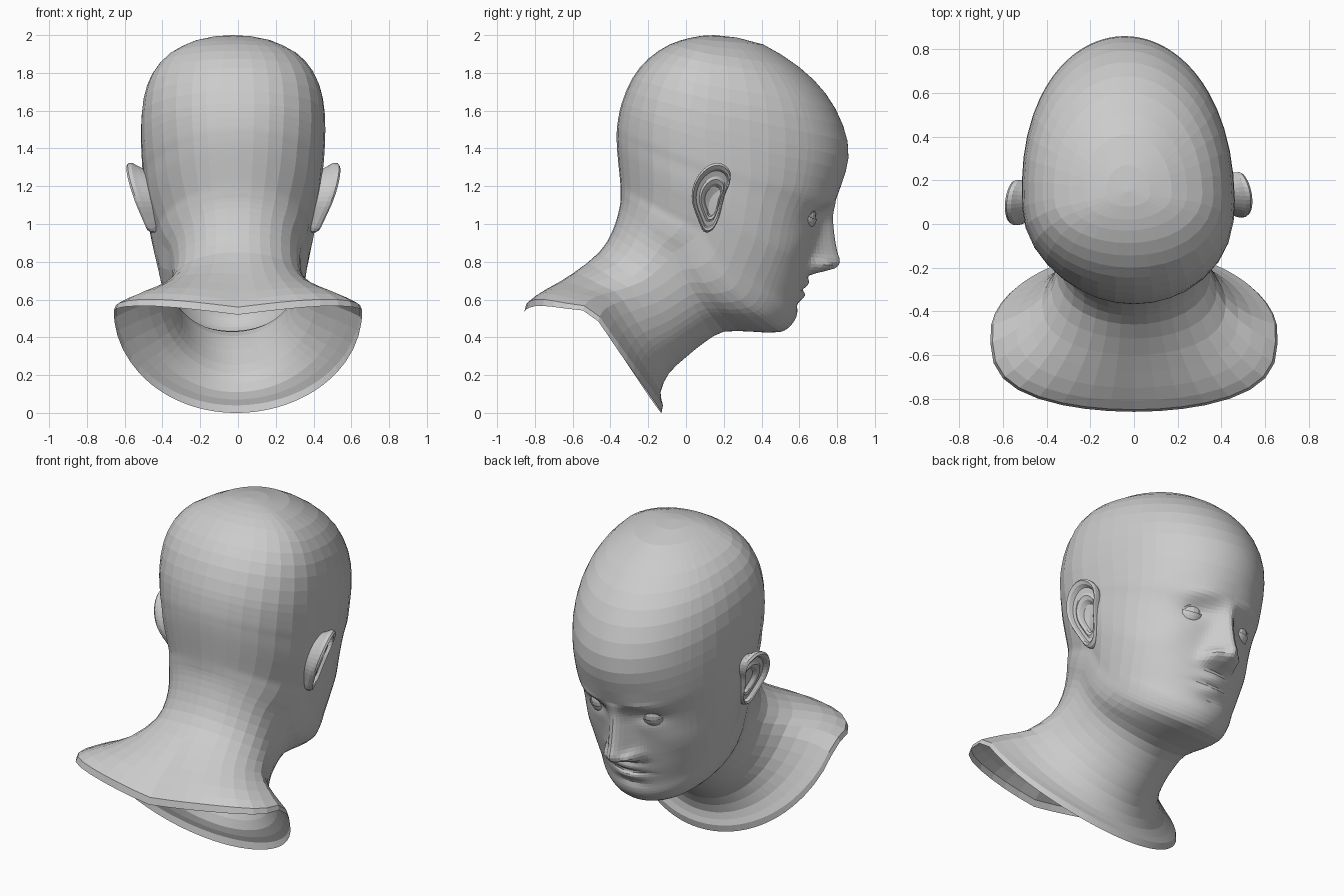
import bpy, bmesh
from math import sin, cos, radians, exp

# ---------- helpers ----------
def spline(a, b, c, d, t):
    return [0.5 * (2*q + (r-p)*t + (2*p-5*q+4*r-s)*t*t + (3*q-p-3*r+s)*t**3)
            for p, q, r, s in zip(a, b, c, d)]

def warp(p):
    # slight turn and shift of the head relative to the shoulders
    x, y, z = p
    t = min(1, max(0, (y + 0.35) / 0.4))
    t = t * t * (3 - 2 * t)
    return (x - t * (0.025 + 0.04 * (y - 0.1)), y + 0.035 * x * t, z)

def loft(name, rings, closed=True, tip=None):
    bm = bmesh.new()
    rows = [[bm.verts.new(warp(p)) for p in r] for r in rings]
    n = len(rows[0])
    for a, b in zip(rows, rows[1:]):
        for i in range(n if closed else n - 1):
            j = (i + 1) % n
            bm.faces.new((a[i], a[j], b[j], b[i]))
    if tip:
        v = bm.verts.new(warp(tip))
        for i in range(n):
            bm.faces.new((rows[-1][i], rows[-1][(i + 1) % n], v))
    bmesh.ops.recalc_face_normals(bm, faces=bm.faces)
    me = bpy.data.meshes.new(name)
    bm.to_mesh(me)
    bm.free()
    ob = bpy.data.objects.new(name, me)
    bpy.context.collection.objects.link(ob)
    return ob

def lerp_table(table, z):
    if z <= table[0][0]:
        return table[0][1]
    for (z0, a), (z1, b) in zip(table, table[1:]):
        if z <= z1:
            return a + (b - a) * (z - z0) / (z1 - z0)
    return table[-1][1]

def bump(x, z, cx, cz, sx, sz):
    return exp(-((abs(x) - cx) / sx) ** 2 - ((z - cz) / sz) ** 2)

# ---------- face relief: depth added towards the front ----------
NOSE_H = [(0.725, 0), (0.745, 0.06), (0.76, 0.132), (0.785, 0.157), (0.81, 0.153), (0.85, 0.13),
          (0.95, 0.085), (1.06, 0.035), (1.13, 0)]
NOSE_W = [(0.7, 0.08), (0.8, 0.078), (0.9, 0.068), (1.0, 0.055), (1.15, 0.065)]

def relief(x, z):
    d = lerp_table(NOSE_H, z) * exp(-(abs(x) / lerp_table(NOSE_W, z)) ** 2)
    d += 0.05 * bump(x, z, 0.08, 0.785, 0.032, 0.032)       # nostril wings
    d += 0.014 * bump(x, z, 0.17, 1.125, 0.11, 0.035)       # brow
    d -= 0.030 * bump(x, z, 0.165, 1.045, 0.085, 0.048)     # eye socket
    d += 0.010 * bump(x, z, 0.28, 0.90, 0.09, 0.08)         # cheekbone
    d += 0.018 * bump(x, z, 0, 0.688, 0.09, 0.028)          # upper lip
    d += 0.018 * bump(x, z, 0, 0.620, 0.08, 0.026)          # lower lip
    d -= 0.012 * bump(x, z, 0, 0.652, 0.11, 0.011)          # mouth line
    d -= 0.010 * bump(x, z, 0, 0.572, 0.08, 0.022)          # dip under lip
    return d

# ---------- head and neck ----------
# front y,z | side x,y,z | back y,z | side sweep exponent | rows to next
NECK = [
    (-.13, .00, .658, -.50, .54, -.86, .52, 1, 1),
    (-.122, .04, .648, -.495, .565, -.85, .56, 1, 2),
    (-.135, .11, .54, -.45, .61, -.75, .635, 1, 2),
    (-.09, .21, .42, -.36, .64, -.60, .735, 1, 2),
    (.00, .295, .352, -.22, .69, -.46, .85, .9, 2),
    (.10, .375, .34, -.12, .77, -.395, .95, .8, 2),
    (.20, .43, .352, -.06, .84, -.36, 1.05, .7, 2),
]
HEAD = [
    (.35, .43, .378, .00, .88, -.347, 1.12, .6, 2),
    (.50, .428, .395, .05, .92, -.346, 1.16, .6, 4),
    (.575, .49, .405, .09, .96, -.347, 1.20, .6, 6),
    (.60, .585, .42, .11, 1.0, -.35, 1.24, .6, 8),
    (.63, .68, .435, .12, 1.05, -.355, 1.29, .6, 8),
    (.655, .78, .45, .13, 1.10, -.36, 1.34, .65, 7),
    (.69, .92, .462, .13, 1.17, -.365, 1.40, .7, 7),
    (.735, 1.04, .47, .13, 1.25, -.367, 1.46, .8, 6),
    (.80, 1.15, .48, .12, 1.33, -.363, 1.53, .9, 3),
    (.86, 1.35, .487, .11, 1.5, -.34, 1.64, 1, 2),
    (.832, 1.52, .475, .12, 1.66, -.285, 1.77, 1, 2),
    (.74, 1.69, .43, .13, 1.79, -.20, 1.875, 1, 2),
    (.60, 1.83, .34, .14, 1.895, -.087, 1.95, 1, 2),
    (.41, 1.95, .20, .14, 1.97, .02, 1.985, 1, 1),
    (.27, 1.987, .10, .14, 1.993, .08, 1.996, 1, 1),
]
BLUNT = [(0.55, 1.02), (0.78, 0.86), (1.1, 0.82), (1.35, 0.9), (2.0, 0.92)]   # flatter face, rounder skull
half = list(range(0, 45, 2)) + [48, 53, 60, 68, 76, 84, 92, 102, 114, 126, 138, 150, 160, 170]
angles = half + [180] + [360 - a for a in reversed(half[1:])]

def section(k):
    fy, fz, sx, sy, sz, by, bz, e = k[:8]
    rim = max(0, min(1, (-0.45 - by) / 0.35))               # 1 at the shoulder edge, 0 on the head
    ring = []
    for deg in angles:
        x, c = sx * sin(radians(deg)), cos(radians(deg))
        if c >= 0:
            y = sy + (fy - sy) * c ** lerp_table(BLUNT, fz)
            z = sz + (fz - sz) * c ** e
            if y > 0.3:
                y += relief(x, z)
        else:
            y = sy + (by - sy) * (-c) ** (0.88 - 0.26 * rim)
            z = sz + (bz - sz) * -c + 0.04 * rim * abs(sin(radians(2 * deg)))
        ring.append((x, y, z))
    return ring

keys = NECK + HEAD
rings = []
for i in range(len(keys) - 1):
    a, b, c, d = (keys[min(max(j, 0), len(keys) - 1)] for j in range(i - 1, i + 3))
    for s in range(b[8]):
        rings.append(section(spline(a, b, c, d, s / b[8])))
rings.append(section(keys[-1]))
loft("head_and_neck", rings, tip=(0, 0.15, 2.0))

# ---------- ears: outline swept through shrinking rings ----------
EAR = [(.08, .96), (.045, 1.03), (.015, 1.12), (.02, 1.20), (.055, 1.27), (.11, 1.315), (.17, 1.32),
       (.215, 1.28), (.215, 1.22), (.19, 1.16), (.175, 1.10), (.157, 1.03), (.125, .97)]
STEPS = [(.70, -.10), (.93, -.02), (1, 0), (1, .02), (.94, .032), (.86, .025), (.80, .005), (.66, .004),
         (.58, .012), (.48, .006), (.40, -.014), (.15, -.018)]
n = len(EAR)
outline = [spline(*(EAR[(i + j) % n] for j in (-1, 0, 1, 2)), t) for i in range(n) for t in (0, .33, .67)]

def ear_point(side, y, z, d):
    return (side * (0.42 + 0.35 * (z - 0.97) + 0.25 * (0.1 - y) + d), y, z)

for side, label in ((-1, "left"), (1, "right")):
    cy, cz = 0.13, 1.115
    loft(label + "_ear",
         [[ear_point(side, cy + (y - cy) * s, cz + (z - cz) * s, d) for y, z in outline] for s, d in STEPS],
         tip=ear_point(side, cy, cz, -.018))

    # eyeball and lids
    ex, ey, ez = side * 0.165, 0.607, 1.045
    def ball(r, az, el):
        return (ex + r * cos(el) * sin(az), ey + r * cos(el) * cos(az), ez + r * sin(el))
    loft(label + "_eyeball",
         [[ball(.076, radians(a), radians(e)) for a in range(0, 360, 20)] for e in range(-80, 81, 16)],
         tip=(ex, ey, ez + .076))
    for up, lid in ((1, "upper"), (-1, "lower")):
        grid = []
        for k in range(5):
            row = []
            for i in range(13):
                u = i / 6 - 1
                edge = (20 if up > 0 else 15) * (1 - u * u)
                row.append(ball(.083, radians(62 * u + side * 8), radians(up * (edge + (65 - edge) * k / 4))))
            grid.append(row)
        loft(label + "_" + lid + "_eyelid", grid, closed=False)
